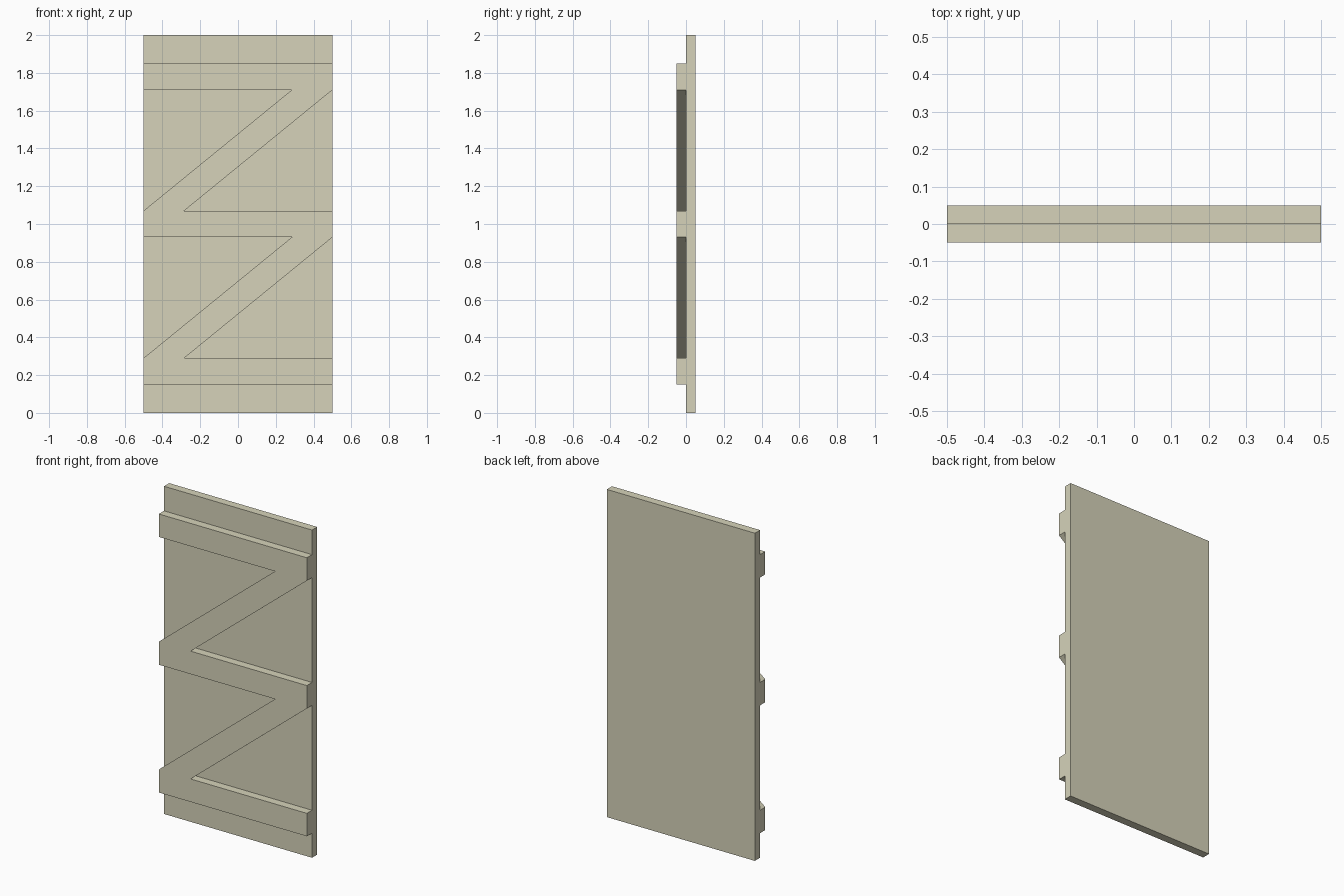
import bpy
import bmesh

if "Cube" in bpy.data.objects:
    bpy.data.objects.remove(bpy.data.objects["Cube"])

wood = bpy.data.materials.new("pale_wood")
wood.diffuse_color = (0.67, 0.65, 0.49, 1)
wood.use_nodes = True
wood.node_tree.nodes["Principled BSDF"].inputs["Base Color"].default_value = wood.diffuse_color


def extrude_profile(name, outline, y_front, depth):
    """Extrude an XZ outline backwards along +y."""
    bm = bmesh.new()
    face = bm.faces.new([bm.verts.new((x, y_front, z)) for x, z in outline])
    new = bmesh.ops.extrude_face_region(bm, geom=[face])["geom"]
    moved = [g for g in new if isinstance(g, bmesh.types.BMVert)]
    bmesh.ops.translate(bm, verts=moved, vec=(0, depth, 0))
    bmesh.ops.recalc_face_normals(bm, faces=bm.faces)
    mesh = bpy.data.meshes.new(name)
    bm.to_mesh(mesh)
    bm.free()
    mesh.materials.append(wood)
    obj = bpy.data.objects.new(name, mesh)
    bpy.context.collection.objects.link(obj)
    return obj


# Flat door panel
extrude_profile("door_panel", [(-0.5, 0), (0.5, 0), (0.5, 2), (-0.5, 2)], 0, 0.05)

# Three rails joined by two diagonal braces: right edge, then the same
# edge turned half a circle about the panel centre
rail_z = [0.15, 0.93, 1.71]
rail_h = 0.14
right = []
for i, z in enumerate(rail_z):
    right += [(0.5, z), (0.5, z + rail_h)]
    if i < 2:
        right.append((-0.285, z + rail_h))
left = [(-x, 2 - z) for x, z in right]
extrude_profile("rails_and_braces", right + left, -0.05, 0.05)
